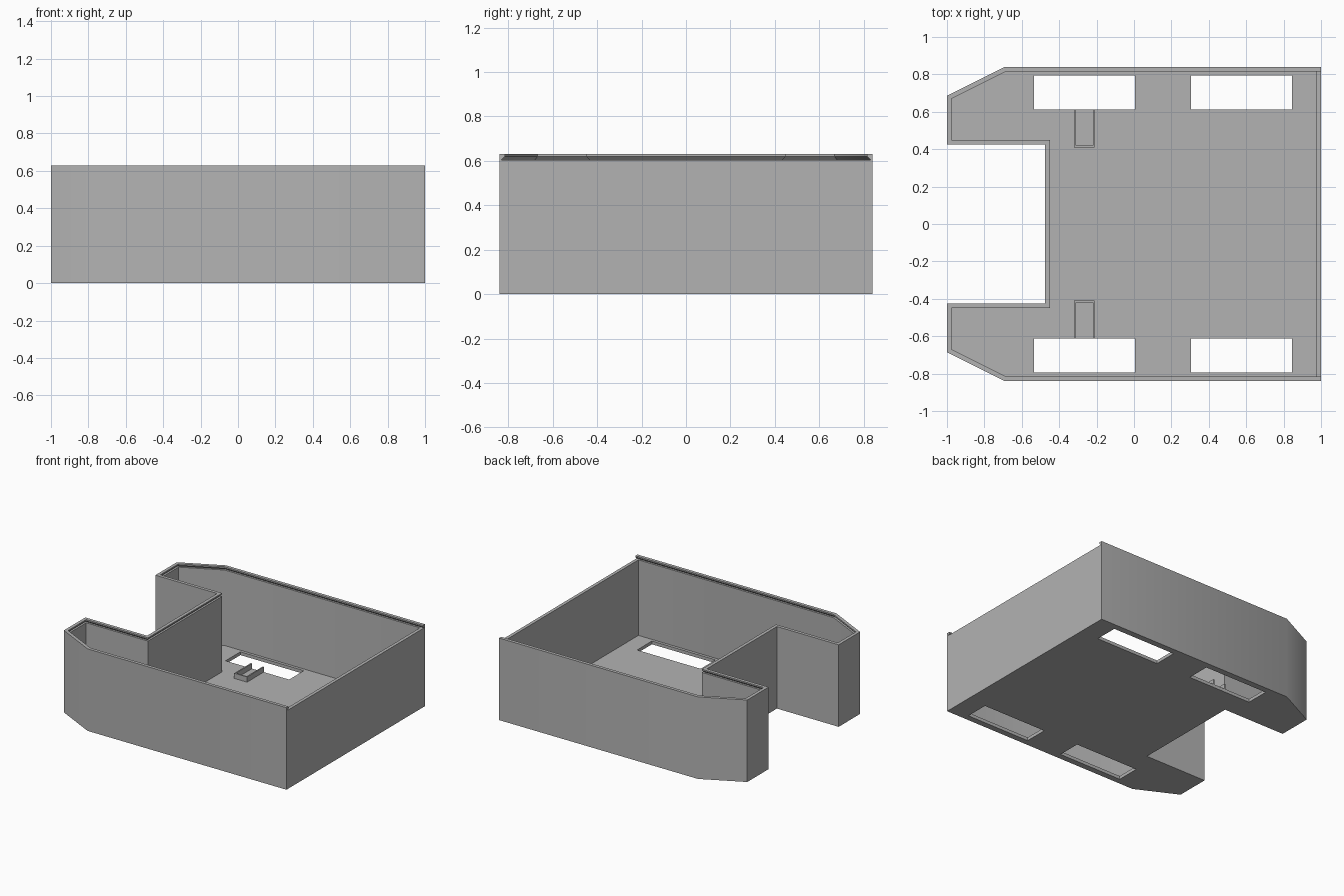
import bpy, bmesh
from mathutils import Vector

if "Cube" in bpy.data.objects:
    bpy.data.objects.remove(bpy.data.objects["Cube"], do_unlink=True)

HEIGHT, WALL, FLOOR, LEDGE = 0.63, 0.025, 0.025, 0.605

grey = bpy.data.materials.new("plain grey")
grey.use_nodes = True
grey.diffuse_color = (0.45, 0.45, 0.45, 1)
grey.node_tree.nodes["Principled BSDF"].inputs["Base Color"].default_value = grey.diffuse_color


def outline(end_x=1.0):
    """Plan of the tray, counter-clockwise, with a notch at the -x end."""
    half = [(end_x, 0.84), (-0.69, 0.84), (-1, 0.685), (-1, 0.425), (-0.475, 0.425)]
    return [Vector(p) for p in half] + [Vector((x, -y)) for x, y in reversed(half)]


def inset(points, d):
    """Move every edge of the plan inwards by d, with mitred corners."""
    result = []
    for i, p in enumerate(points):
        a = (p - points[i - 1]).normalized()
        b = (points[(i + 1) % len(points)] - p).normalized()
        na, nb = Vector((-a.y, a.x)), Vector((-b.y, b.x))
        result.append(p + (na + nb) * d / (1 + na.dot(nb)))
    return result


def loft(name, layers):
    """Closed solid through stacked (plan, z) layers."""
    bm = bmesh.new()
    rings = [[bm.verts.new((p[0], p[1], z)) for p in plan] for plan, z in layers]
    n = len(rings[0])
    for low, high in zip(rings, rings[1:]):
        for i in range(n):
            j = (i + 1) % n
            bm.faces.new((low[i], low[j], high[j], high[i]))
    bm.faces.new(rings[0][::-1])
    bm.faces.new(rings[-1])
    bmesh.ops.recalc_face_normals(bm, faces=bm.faces)
    mesh = bpy.data.meshes.new(name)
    bm.to_mesh(mesh)
    bm.free()
    mesh.materials.append(grey)
    obj = bpy.data.objects.new(name, mesh)
    bpy.context.collection.objects.link(obj)
    return obj


def box(name, x0, x1, y0, y1, z0, z1):
    plan = [(x0, y0), (x1, y0), (x1, y1), (x0, y1)]
    return loft(name, [(plan, z0), (plan, z1)])


def select(obj):
    bpy.ops.object.select_all(action="DESELECT")
    obj.select_set(True)
    bpy.context.view_layer.objects.active = obj


def cut(obj, cutter):
    cutter.hide_render = True
    select(obj)
    mod = obj.modifiers.new("cut", "BOOLEAN")
    mod.operation, mod.solver, mod.object = "DIFFERENCE", "EXACT", cutter
    bpy.ops.object.modifier_apply(modifier=mod.name)
    bpy.data.objects.remove(cutter, do_unlink=True)


# Open tray with walls and floor
tray = loft("tray", [(outline(), 0), (outline(), HEIGHT)])
inner = inset(outline(), WALL)
cut(tray, loft("pocket_cutter", [(inner, FLOOR), (inner, 0.8)]))

# Undercut groove for a sliding lid, open at the +x end
lid = outline(1.1)
cut(tray, loft("lid_cutter", [(inset(lid, 0.01), LEDGE),
                              (inset(lid, WALL), LEDGE + 0.015),
                              (inset(lid, WALL), 0.8)]))

# Four wheel openings through the floor
for side in (-1, 1):
    y0, y1 = sorted((side * 0.613, side * 0.793))
    for x0 in (-0.535, 0.305):
        cut(tray, box("wheel_opening_cutter", x0, x0 + 0.54, y0, y1, -0.1, 0.1))

select(tray)
bpy.ops.object.shade_smooth_by_angle(angle=0.5236)

# U-shaped motor brackets, open towards the wheel openings
for side, label in ((-1, "right"), (1, "left")):
    bracket = box(label + "_motor_bracket", -0.32, -0.21,
                  *sorted((side * 0.41, side * 0.613)), FLOOR - 0.005, 0.065)
    cut(bracket, box("bracket_cutter", -0.31, -0.22,
                     *sorted((side * 0.42, side * 0.7)), -0.1, 0.2))
